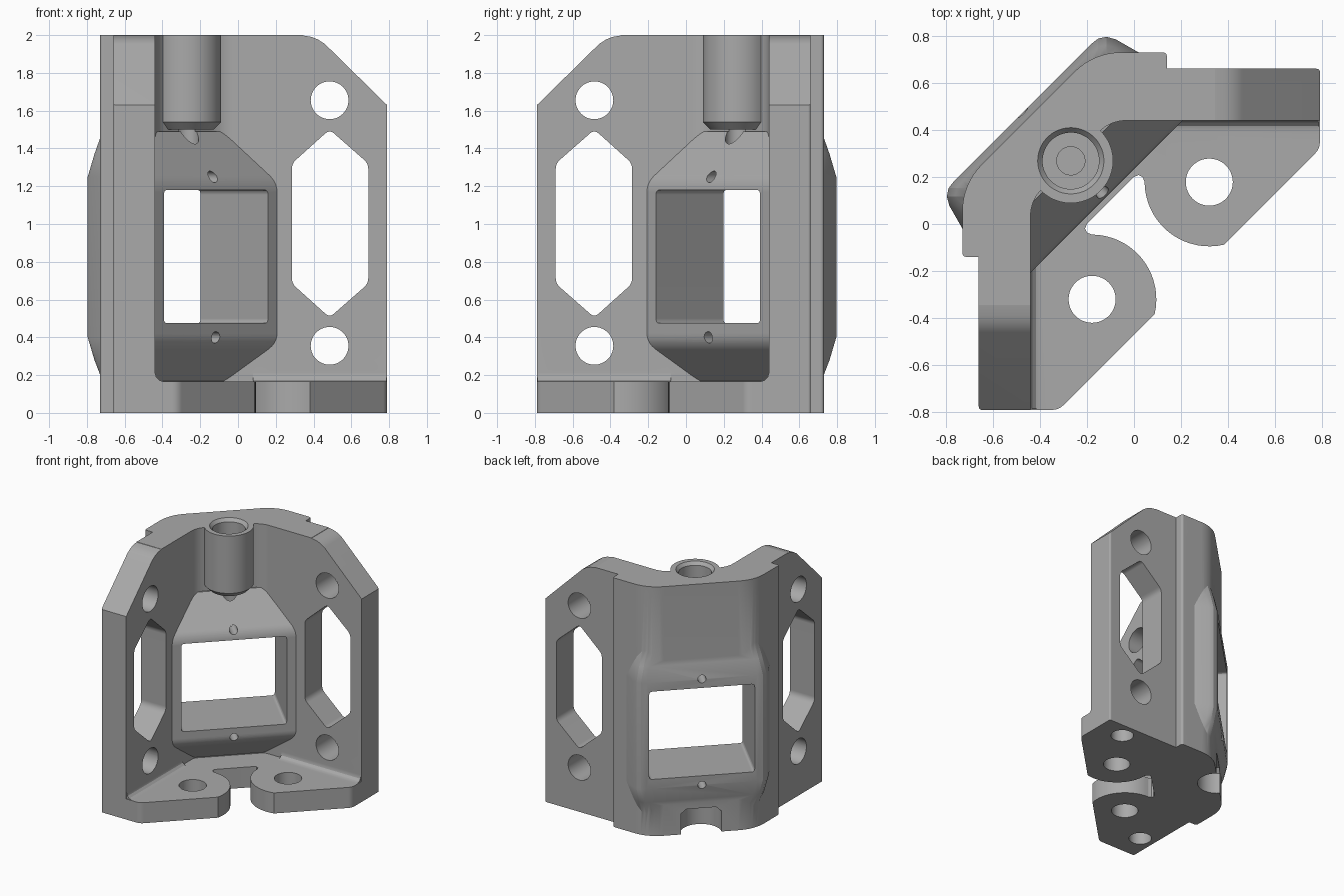
import bpy, bmesh
from math import cos, sin, radians
from mathutils import Matrix, Vector

scene = bpy.context.scene
old = bpy.data.objects.get("Cube")
if old:
    bpy.data.objects.remove(old, do_unlink=True)

grey = bpy.data.materials.new("plain grey")
grey.use_nodes = True
grey.diffuse_color = (0.4, 0.4, 0.4, 1)
grey.node_tree.nodes["Principled BSDF"].inputs["Base Color"].default_value = (0.4, 0.4, 0.4, 1)

# Frames: extrusion directions, the mirror across the corner, and the corner diagonal
UP = Matrix.Identity(4)
ALONG_X = Matrix(((0, 0, 1, 0), (1, 0, 0, 0), (0, 1, 0, 0), (0, 0, 0, 1)))
ALONG_Y = Matrix(((1, 0, 0, 0), (0, 0, 1, 0), (0, 1, 0, 0), (0, 0, 0, 1)))
MIRROR = Matrix(((0, -1, 0, 0), (-1, 0, 0, 0), (0, 0, 1, 0), (0, 0, 0, 1)))
DIAG = Matrix.Rotation(radians(45), 4, 'Z')


def finish(name, bm, frame):
    bmesh.ops.transform(bm, matrix=frame, verts=bm.verts)
    bmesh.ops.recalc_face_normals(bm, faces=bm.faces)
    mesh = bpy.data.meshes.new(name)
    bm.to_mesh(mesh)
    bm.free()
    mesh.materials.append(grey)
    obj = bpy.data.objects.new(name, mesh)
    scene.collection.objects.link(obj)
    return obj


def prism(name, pts, lo, hi, frame=UP):
    bm = bmesh.new()
    face = bm.faces.new([bm.verts.new((p[0], p[1], lo)) for p in pts])
    ext = bmesh.ops.extrude_face_region(bm, geom=[face])
    top = [v for v in ext["geom"] if isinstance(v, bmesh.types.BMVert)]
    bmesh.ops.translate(bm, verts=top, vec=(0, 0, hi - lo))
    return finish(name, bm, frame)


def cone(name, centre, r_lo, r_hi, lo, hi, frame=UP):
    bm = bmesh.new()
    place = Matrix.Translation((centre[0], centre[1], (lo + hi) / 2))
    bmesh.ops.create_cone(bm, cap_ends=True, segments=48, radius1=r_lo,
                          radius2=r_hi, depth=hi - lo, matrix=place)
    return finish(name, bm, frame)


def hull(name, pts, frame=UP):
    bm = bmesh.new()
    for p in pts:
        bm.verts.new(p)
    bmesh.ops.convex_hull(bm, input=bm.verts)
    bmesh.ops.dissolve_limit(bm, angle_limit=0.01, verts=bm.verts, edges=bm.edges)
    return finish(name, bm, frame)


def rounded(pts, steps=8):
    """Round each corner (x, y, setback) of a closed outline."""
    out = []
    for i, (x, y, r) in enumerate(pts):
        c = Vector((x, y))
        if not r:
            out.append(c)
            continue
        a = c + (Vector(pts[i - 1][:2]) - c).normalized() * r
        b = c + (Vector(pts[(i + 1) % len(pts)][:2]) - c).normalized() * r
        for k in range(steps + 1):
            s = k / steps
            out.append(a * (1 - s) ** 2 + c * 2 * s * (1 - s) + b * s * s)
    return out


def both(half):
    """Complete a half outline across the corner diagonal."""
    return list(half) + [(-p[1], -p[0], *p[2:]) for p in reversed(half)]


# Corner wall with two wings and a thicker back
wall_half = [(-0.17, 0.73, 0.12), (0.14, 0.73, 0.02), (0.14, 0.66, 0),
             (0.79, 0.66, 0.015), (0.79, 0.44, 0), (-0.10, 0.44, 0.07)]
body = prism("corner_bracket", rounded(both(wall_half)), 0, 2)

# Floor with two round lobes
lobe = (0.32, 0.18)
arc = [(lobe[0] + 0.275 * cos(radians(a)), lobe[1] + 0.275 * sin(radians(a)), 0)
       for a in range(-77, -181, -6)]
floor_half = [(-0.1, 0.6, 0), (0.79, 0.6, 0), (0.79, 0.32, 0.03), *arc,
              (0.045, 0.18, 0), (0.036, 0.2, 0), (0.02, 0.208, 0), (0, 0.2, 0)]
adds = [prism("floor", rounded(both(floor_half)), 0, 0.165)]

# Window housing inside the corner
housing = [(0.165, 0.37, 0.05), (0.165, 1.22, 0.05), (0.37, 1.49, 0), (0.45, 1.49, 0),
           (0.45, 0.1, 0), (0.36, 0.1, 0), (0.36, 0.17, 0)]
adds.append(prism("window_housing", rounded(housing), -0.52, 0.52, DIAG @ ALONG_X))

# Raised window surround on the outside, fading at top and bottom
section = [(0.41, 0.67), (0.45, 0.665), (0.48, 0.645), (0.50, 0.61), (0.53, 0.5)]
rings = [(0.17, 0.055), (0.28, 0.025), (0.4, 0), (1.25, 0), (1.37, 0.025), (1.49, 0.055)]
adds.append(hull("window_surround", [(side * (t - sink), d - sink, z) for z, sink in rings
                                     for t, d in section for side in (-1, 1)], DIAG))

# Vertical boss
axis = (0, 0.38)
adds += [cone("boss", axis, 0.18, 0.18, 1.54, 2, DIAG),
         cone("boss_end", axis, 0.14, 0.18, 1.5, 1.54, DIAG)]

# Fillets between wings and floor
fillet = [(0.46, 0.14), (0.46, 0.215), (0.44, 0.215), (0.432, 0.188), (0.417, 0.173),
          (0.39, 0.165), (0.39, 0.14)]
for m in (UP, MIRROR):
    adds.append(prism("floor_fillet", fillet, 0.08, 0.785, m @ ALONG_X))

# Openings in the boss, housing and back
window = [(-0.39, 0.475, 0.025), (0.39, 0.475, 0.025), (0.39, 1.18, 0.025), (-0.39, 1.18, 0.025)]
cuts = [prism("window_cut", rounded(window, 4), -0.2, 1, DIAG @ ALONG_Y),
        cone("boss_rim_cut", axis, 0.12, 0.145, 1.975, 2.005, DIAG),
        cone("boss_bore_cut", axis, 0.12, 0.12, 1.55, 2.1, DIAG),
        cone("boss_pilot_cut", axis, 0.06, 0.06, 1, 1.6, DIAG),
        cone("back_notch_cut", (0, 0.63), 0.15, 0.15, -0.1, 0.17, DIAG),
        cone("back_notch_end", (0, 0.63), 0.15, 0.11, 0.165, 0.2, DIAG)]
for z in (0.4, 1.25):
    cuts.append(cone("screw_cut", (0, z), 0.03, 0.03, -0.2, 1, DIAG @ ALONG_Y))

# Openings that repeat on each wing
slot = [(0.485, 1.5, 0.03), (0.69, 1.32, 0.03), (0.69, 0.685, 0.03),
        (0.485, 0.505, 0.03), (0.285, 0.685, 0.03), (0.285, 1.32, 0.03)]
slope = [(0.33, 2.02), (0.345, 1.998), (0.39, 1.99), (0.425, 1.976), (0.46, 1.953),
         (0.85, 1.57), (0.9, 2.1), (0.33, 2.1)]
for m in (UP, MIRROR):
    cuts += [prism("slot_cut", rounded(slot, 4), 0.3, 0.9, m @ ALONG_Y),
             prism("top_slope_cut", slope, 0.3, 0.9, m @ ALONG_Y),
             cone("lobe_hole_cut", (0.32, 0.178), 0.1, 0.1, -0.1, 0.3, m),
             cone("wing_base_cut", (0.565, 0.535), 0.085, 0.085, -0.1, 0.15, m)]
    for z in (0.355, 1.655):
        cuts.append(cone("wing_hole_cut", (0.485, z), 0.1, 0.1, 0.3, 0.9, m @ ALONG_Y))

# Join everything, then cut the openings
bpy.context.view_layer.objects.active = body
for group, operation in ((adds, 'UNION'), (cuts, 'DIFFERENCE')):
    for part in group:
        part.hide_render = True
        mod = body.modifiers.new("join", 'BOOLEAN')
        mod.solver = 'EXACT'
        mod.operation = operation
        mod.object = part
        bpy.ops.object.modifier_apply(modifier=mod.name)
        bpy.data.objects.remove(part, do_unlink=True)

# Smooth curves, sharp edges
for o in bpy.context.selected_objects:
    o.select_set(False)
body.select_set(True)
bpy.ops.object.shade_smooth_by_angle(angle=radians(25))
weighted = body.modifiers.new("even_shading", 'WEIGHTED_NORMAL')
weighted.keep_sharp = True
